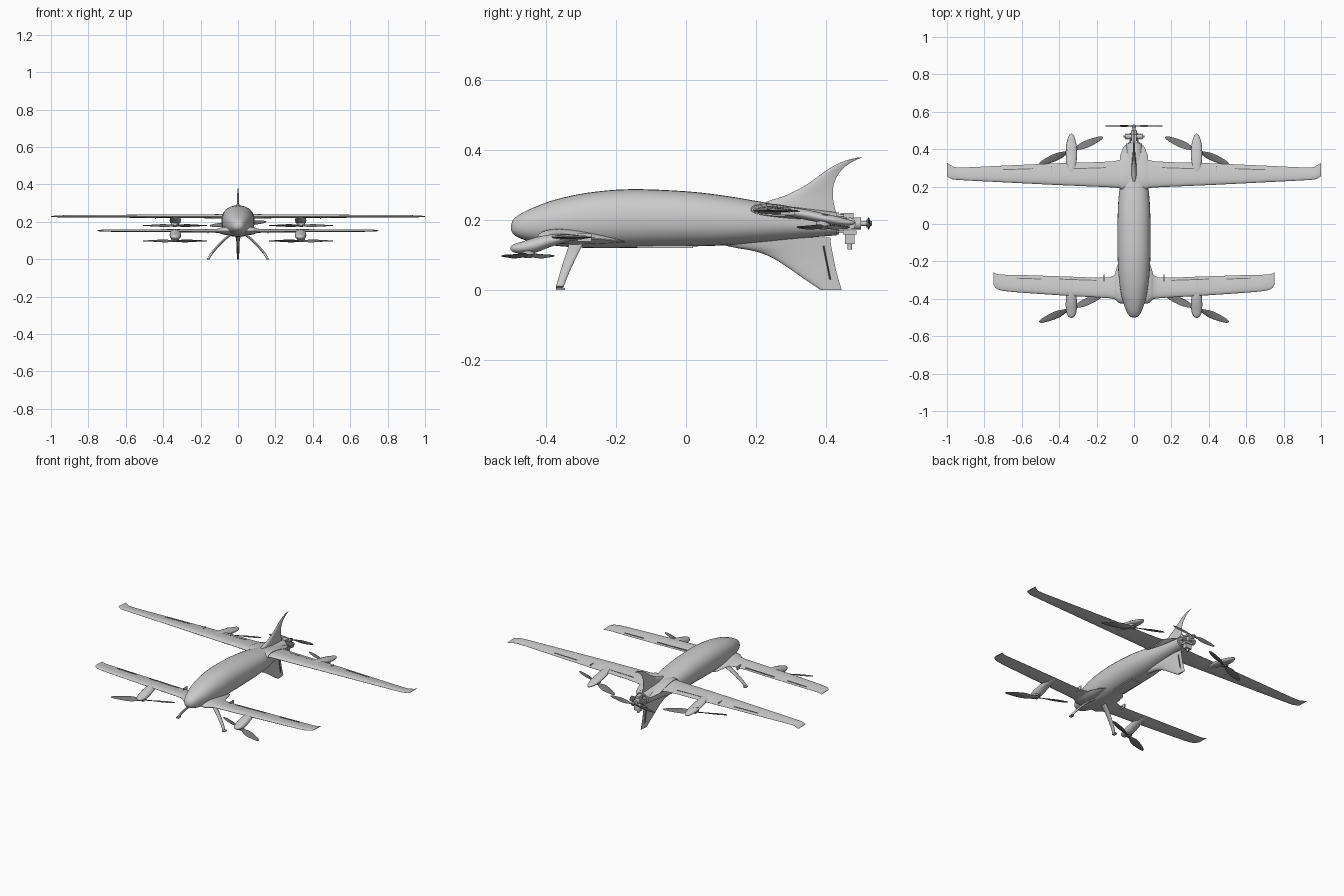
import bpy, bmesh
from math import sin, cos, pi, radians, copysign
from mathutils import Vector, Matrix

if "Cube" in bpy.data.objects:
    bpy.data.objects.remove(bpy.data.objects["Cube"])

dark = bpy.data.materials.new("dark_grey")
dark.diffuse_color = (0.2, 0.2, 0.2, 1)
dark.use_nodes = True
dark.node_tree.nodes["Principled BSDF"].inputs["Base Color"].default_value = dark.diffuse_color


def finish(name, bm, mirror=False, mat=None, angle=40):
    bmesh.ops.recalc_face_normals(bm, faces=bm.faces)
    me = bpy.data.meshes.new(name)
    bm.to_mesh(me)
    bm.free()
    ob = bpy.data.objects.new(name, me)
    bpy.context.collection.objects.link(ob)
    if mat:
        me.materials.append(mat)
    bpy.ops.object.select_all(action='DESELECT')
    ob.select_set(True)
    bpy.context.view_layer.objects.active = ob
    bpy.ops.object.shade_smooth_by_angle(angle=radians(angle))
    if mirror:
        ob.modifiers.new("mirror", 'MIRROR').use_mirror_merge = False
    return ob


def loft(bm, rings):
    vs = [[bm.verts.new(p) for p in r] for r in rings]
    n = len(vs[0])
    for a, b in zip(vs, vs[1:]):
        for i in range(n):
            j = (i + 1) % n
            bm.faces.new((a[i], a[j], b[j], b[i]))
    bm.faces.new(vs[0])
    bm.faces.new(vs[-1])


def smooth(pts, k=4):
    # Catmull-Rom interpolation of station tuples
    out = []
    for i in range(len(pts) - 1):
        p0, p1, p2, p3 = (Vector(pts[max(0, min(len(pts) - 1, i + d))]) for d in (-1, 0, 1, 2))
        for s in range(k):
            t = s / k
            out.append(0.5 * (2 * p1 + (p2 - p0) * t + (2 * p0 - 5 * p1 + 4 * p2 - p3) * t * t
                              + (3 * p1 - p0 - 3 * p2 + p3) * t ** 3))
    return out + [Vector(pts[-1])]


def oval(c, u, v, n=32, p=2.0):
    c, u, v = Vector(c), Vector(u), Vector(v)
    f = lambda w: copysign(abs(w) ** (2 / p), w)
    return [c + u * f(cos(2 * pi * i / n)) + v * f(sin(2 * pi * i / n)) for i in range(n)]


def foil(n=12, camber=0.0):
    # unit airfoil loop: (chord position, thickness offset)
    cs = [(1 - cos(pi * i / n)) / 2 for i in range(n + 1)]
    h = [5 * (.2969 * c ** .5 - .126 * c - .3516 * c * c + .2843 * c ** 3 - .1015 * c ** 4) + .02 * c for c in cs]
    return ([(c, t * (1 + camber)) for c, t in zip(cs, h)]
            + [(cs[i], -h[i] * (1 - camber)) for i in range(n, 0, -1)])


def wing(name, secs):
    # section: x, leading y, trailing y, leading z, trailing z, thickness
    bm = bmesh.new()
    loft(bm, [[(x, a + (b - a) * c, z0 + (z1 - z0) * c + t * h) for c, h in foil(camber=.3)]
              for x, a, b, z0, z1, t in smooth(secs, 3)])
    return finish(name, bm, True)


def fin(name, secs):
    # section: z, leading y, trailing y, thickness
    bm = bmesh.new()
    loft(bm, [[(t * h, a + (b - a) * c, z) for c, h in foil()] for z, a, b, t in smooth(secs, 3)])
    return finish(name, bm)


def body(name, secs, mirror=False, x=0, n=32, p=2.0, k=4):
    # section along y: y, bottom z, top z, half width
    bm = bmesh.new()
    loft(bm, [oval((x, y, (a + b) / 2), (max(w, .001), 0, 0), (0, 0, (b - a) / 2), n, p)
              for y, a, b, w in smooth(secs, k)])
    return finish(name, bm, mirror)


def rod(name, a, b, r, r2=None, mirror=False, n=20, mat=None):
    a, b = Vector(a), Vector(b)
    bm = bmesh.new()
    m = Matrix.Translation((a + b) / 2) @ (b - a).to_track_quat('Z', 'Y').to_matrix().to_4x4()
    bmesh.ops.create_cone(bm, cap_ends=True, segments=n, radius1=r, radius2=r if r2 is None else r2,
                          depth=(b - a).length, matrix=m)
    return finish(name, bm, mirror, mat)


def box(name, c, s, mirror=False, mat=None, rot=0):
    bm = bmesh.new()
    bmesh.ops.create_cube(bm, size=1, matrix=Matrix.Translation(c) @ Matrix.Rotation(rot, 4, 'Z')
                          @ Matrix.Diagonal((*s, 1)))
    return finish(name, bm, mirror, mat)


def propeller(name, matrix, radius, chord, mirror=False):
    # two twisted blades along local x, spinning round local z
    bm = bmesh.new()
    secs = [(.04, .35, 35), (.15, .5, 32), (.35, .95, 24), (.55, 1, 16), (.8, .75, 11), (.95, .45, 9), (1, .12, 8)]
    for s in (1, -1):
        rings = []
        for r, c, ang in smooth(secs, 3):
            q, hc = radians(ang), c * chord / 2
            rings.append([matrix @ v for v in oval((s * r * radius, 0, 0),
                         (0, s * hc * cos(q), hc * sin(q)),
                         (0, -s * sin(q) * .06 * chord, cos(q) * .06 * chord), 12)])
        loft(bm, rings)
    return finish(name, bm, mirror, dark)


# fuselage
body("fuselage", [(-.50, .172, .186, .006), (-.492, .158, .203, .024), (-.47, .146, .219, .039),
                  (-.43, .135, .238, .054), (-.37, .126, .259, .070), (-.28, .120, .278, .082),
                  (-.16, .120, .288, .088), (0, .124, .282, .088), (.12, .128, .268, .084),
                  (.22, .137, .251, .073), (.32, .147, .236, .057), (.43, .156, .222, .042)], p=2.25)
box("belly_hatch", (0, -.06, .1235), (.07, .16, .006))

# wings with root fairings and raked tips
wing("front_wing", [(0, -.42, -.16, .150, .135, .045), (.07, -.425, -.18, .150, .138, .042),
                    (.095, -.41, -.24, .150, .145, .030), (.13, -.397, -.285, .150, .147, .019),
                    (.35, -.384, -.281, .151, .148, .016), (.6, -.367, -.273, .152, .149, .013),
                    (.70, -.357, -.271, .152, .150, .011), (.735, -.345, -.266, .153, .150, .008),
                    (.75, -.325, -.258, .153, .151, .003)])
wing("rear_wing", [(0, .17, .43, .226, .200, .042), (.05, .18, .42, .227, .203, .040),
                   (.075, .187, .365, .228, .214, .032), (.105, .195, .336, .228, .222, .022),
                   (.4, .208, .325, .229, .224, .018), (.7, .223, .312, .229, .225, .014),
                   (.93, .235, .302, .229, .226, .011), (.975, .241, .312, .229, .226, .008),
                   (1.0, .256, .328, .229, .227, .003)])

# control surface hinge lines and servo fairings
for nm, x, y, z, ln in (("front_elevator", .56, -.292, .153, .13), ("rear_aileron", .62, .293, .230, .16),
                        ("rear_flap", .25, .298, .230, .2), ("front_flap", .3, -.298, .153, .2)):
    box(nm + "_hinge", (x, y, z), (ln, .005, .005), True, dark, radians(-2 if y > 0 else 2))
for y, z, x in ((-.29, .150, .16), (.29, .225, .44)):
    box("servo_horn", (x, y, z), (.005, .04, .022), True)

# fins
fin("upper_fin", [(.215, .17, .43, .034), (.25, .225, .422, .024), (.27, .285, .420, .017),
                  (.30, .343, .422, .013), (.33, .385, .435, .010), (.355, .423, .458, .008),
                  (.37, .457, .483, .006), (.378, .490, .502, .003)])
fin("lower_fin", [(.150, .05, .412, .04), (.125, .12, .415, .03), (.11, .20, .418, .022), (.09, .25, .422, .017),
                  (.06, .297, .428, .014), (.03, .34, .436, .012), (0, .385, .445, .010)])
bm = bmesh.new()
loft(bm, [oval((0, y, z), (.008, 0, 0), (0, .0025, 0), 8) for y, z in ((.393, .125), (.412, .03))])
finish("rudder_hinge", bm, mat=dark)

# front landing legs
bm = bmesh.new()
loft(bm, [oval((x, y, z), (0, w, 0), (.005, 0, .004), 16)
          for x, y, z, w in smooth([(.03, -.312, .137, .021), (.065, -.322, .112, .018), (.105, -.338, .073, .015),
                                    (.14, -.353, .032, .012), (.155, -.361, .008, .011)])])
finish("front_leg", bm, True)
box("front_foot", (.158, -.359, .003), (.018, .026, .006), True)

# lift motor pods
body("front_motor_pod", [(-.502, .116, .122, .004), (-.492, .107, .131, .018), (-.465, .104, .139, .028),
                         (-.43, .107, .150, .030), (-.39, .122, .158, .028), (-.34, .138, .160, .02),
                         (-.29, .146, .153, .004)], True, .335, 24)
body("rear_motor_pod", [(.235, .222, .230, .004), (.28, .214, .236, .020), (.33, .203, .232, .028),
                        (.38, .193, .222, .030), (.42, .186, .213, .028), (.455, .184, .204, .020),
                        (.475, .186, .198, .011), (.483, .190, .193, .002)], True, .335, 24)

# lift propellers with motors
for nm, y, z in (("front", -.452, .098), ("rear", .392, .180)):
    rod(nm + "_lift_motor", (.337, y, z + .003), (.337, y, z + .035), .021, mirror=True)
    rod(nm + "_lift_hub", (.337, y, z - .007), (.337, y, z + .006), .009, .015, True, mat=dark)
    propeller(nm + "_lift_propeller", Matrix.Translation((.337, y, z)) @ Matrix.Rotation(radians(-23), 4, 'Z'),
              .184, .04, True)

# rear pusher engine
Z = .19
rod("engine_crankcase", (0, .445, Z), (0, .50, Z), .017)
rod("engine_mount_plate", (0, .43, Z), (0, .437, Z), .032)
for z in (Z - .022, Z + .022):
    rod("engine_standoff", (.02, .42, z), (.02, .452, z), .004, mirror=True, n=10)
rod("engine_cylinder", (.01, .468, Z), (.046, .468, Z), .011, mirror=True)
for i in range(5):
    x = .021 + i * .006
    rod("cooling_fin", (x, .468, Z), (x + .003, .468, Z), .017, mirror=True)
rod("spark_plug", (.046, .468, Z), (.055, .468, Z), .005, mirror=True, n=10)
box("carburetor", (0, .46, .213), (.026, .036, .014))
box("exhaust_manifold", (0, .468, .164), (.05, .038, .012))
box("muffler", (0, .468, .146), (.04, .026, .03))
rod("exhaust_pipe", (0, .468, .115), (0, .468, .14), .007)
rod("pusher_shaft", (0, .50, Z), (0, .522, Z), .007)
rod("pusher_spinner", (0, .516, Z), (0, .532, Z), .012, .006, mat=dark)
propeller("pusher_propeller", Matrix.Translation((0, .524, Z)) @ Matrix.Rotation(radians(-4), 4, 'Y')
          @ Matrix.Rotation(radians(90), 4, 'X'), .152, .024)
